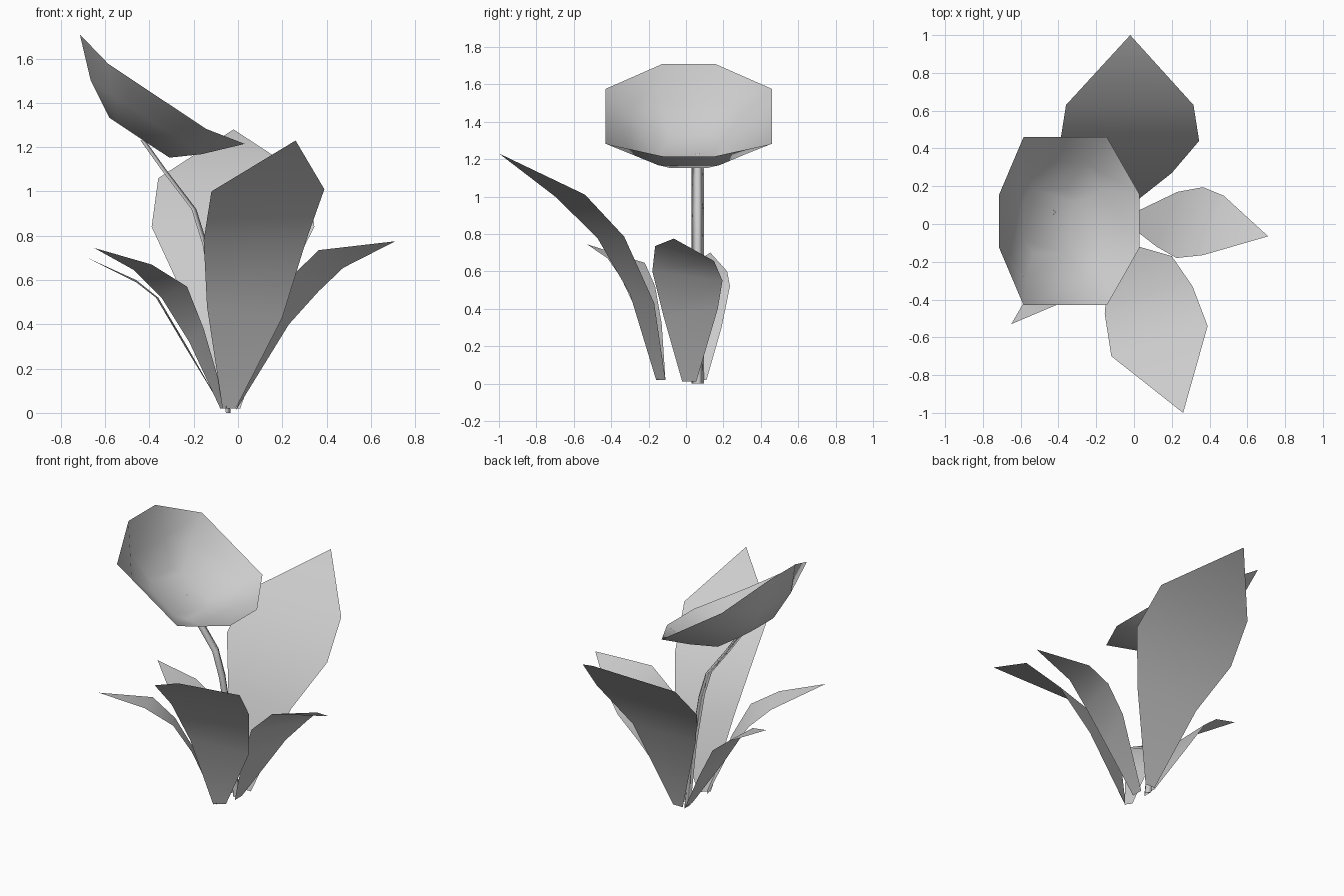
import bpy, math
from mathutils import Vector

if "Cube" in bpy.data.objects:
    bpy.data.objects.remove(bpy.data.objects["Cube"])


def make(name, verts, faces):
    mesh = bpy.data.meshes.new(name)
    mesh.from_pydata(verts, [], faces)
    mesh.update()
    obj = bpy.data.objects.new(name, mesh)
    bpy.context.collection.objects.link(obj)
    for p in mesh.polygons:
        p.use_smooth = True
    return obj


def leaf(name, left, right, tip):
    """Blade from left and right edge points (base to top) closed by a tip."""
    verts = [p for pair in zip(left, right) for p in pair] + [tip]
    n = len(left)
    faces = [(2*i, 2*i + 1, 2*i + 3, 2*i + 2) for i in range(n - 1)]
    faces.append((2*n - 2, 2*n - 1, 2*n))
    return make(name, verts, faces)


# Broad front and back leaves
leaf("front_leaf",
     [(-.07, -.16, .02), (-.14, -.30, .48), (-.155, -.475, .78), (-.12, -.70, 1.0)],
     [(-.01, -.11, .02), (.20, -.17, .43), (.31, -.33, .785), (.39, -.54, 1.01)],
     (.26, -1.0, 1.23))
leaf("back_leaf",
     [(.01, .12, .02), (.20, .27, .56), (.345, .44, .84), (.315, .63, 1.06)],
     [(-.06, .12, .02), (-.26, .27, .56), (-.39, .44, .84), (-.36, .63, 1.06)],
     (-.02, 1.0, 1.28))

# Smaller side leaves
leaf("right_leaf",
     [(-.01, -.02, .01), (.12, -.12, .36), (.225, -.18, .60), (.365, -.165, .735)],
     [(-.01, .055, .01), (.23, .17, .40), (.365, .195, .55), (.475, .15, .655)],
     (.71, -.065, .775))
leaf("left_front_leaf",
     [(-.08, -.11, .02), (-.22, -.13, .32), (-.345, -.165, .52), (-.47, -.22, .645)],
     [(-.05, -.15, .02), (-.155, -.26, .38), (-.23, -.35, .57), (-.39, -.42, .67)],
     (-.65, -.53, .745))
leaf("left_leaf",
     [(-.07, .11, .02), (-.23, .19, .30), (-.36, .235, .52), (-.46, .22, .60)],
     [(-.07, .03, .02), (-.24, -.05, .30), (-.37, -.08, .52), (-.46, -.04, .59)],
     (-.68, .13, .70))

# Thin three-sided stem
path = [(-.045, 0), (-.09, .42), (-.15, .76), (-.20, .92), (-.33, 1.09), (-.43, 1.23)]
verts, faces = [], []
for x, z in path:
    verts += [(x - .01, .03, z), (x - .01, .095, z), (x + .012, .0625, z)]
for i in range(len(path) - 1):
    for j in range(3):
        k = (j + 1) % 3
        faces.append((3*i + j, 3*i + k, 3*i + 3 + k, 3*i + 3 + j))
make("stem", verts, faces)

# Tilted eight-sided flower bowl; each ring:
# slope offset, end reach, end half-width, side reach, side half-width, end depth, side depth
rings = [(0, .447, .14, .265, .445, 0, -.04),
         (.01, .30, .165, .19, .31, -.147, -.147),
         (.035, .163, .10, .10, .17, -.24, -.24)]
centre = Vector((-.342, .015, 1.462))
slope, up, side = Vector((.833, 0, -.553)), Vector((.553, 0, .833)), Vector((0, 1, 0))
verts, faces = [], []
for off, er, ew, sr, sw, ed, sd in rings:
    for d, y, n in [(er, -ew, ed), (er, ew, ed), (sr, sw, sd), (-sr, sw, sd),
                    (-er, ew, ed), (-er, -ew, ed), (-sr, -sw, sd), (sr, -sw, sd)]:
        verts.append(centre + slope * (d + off) + side * y + up * n)
for i in range(len(rings) - 1):
    for j in range(8):
        k = (j + 1) % 8
        faces.append((8*i + j, 8*i + k, 8*i + 8 + k, 8*i + 8 + j))
faces.append(tuple(range(16, 24)))
make("flower_bowl", verts, faces)
